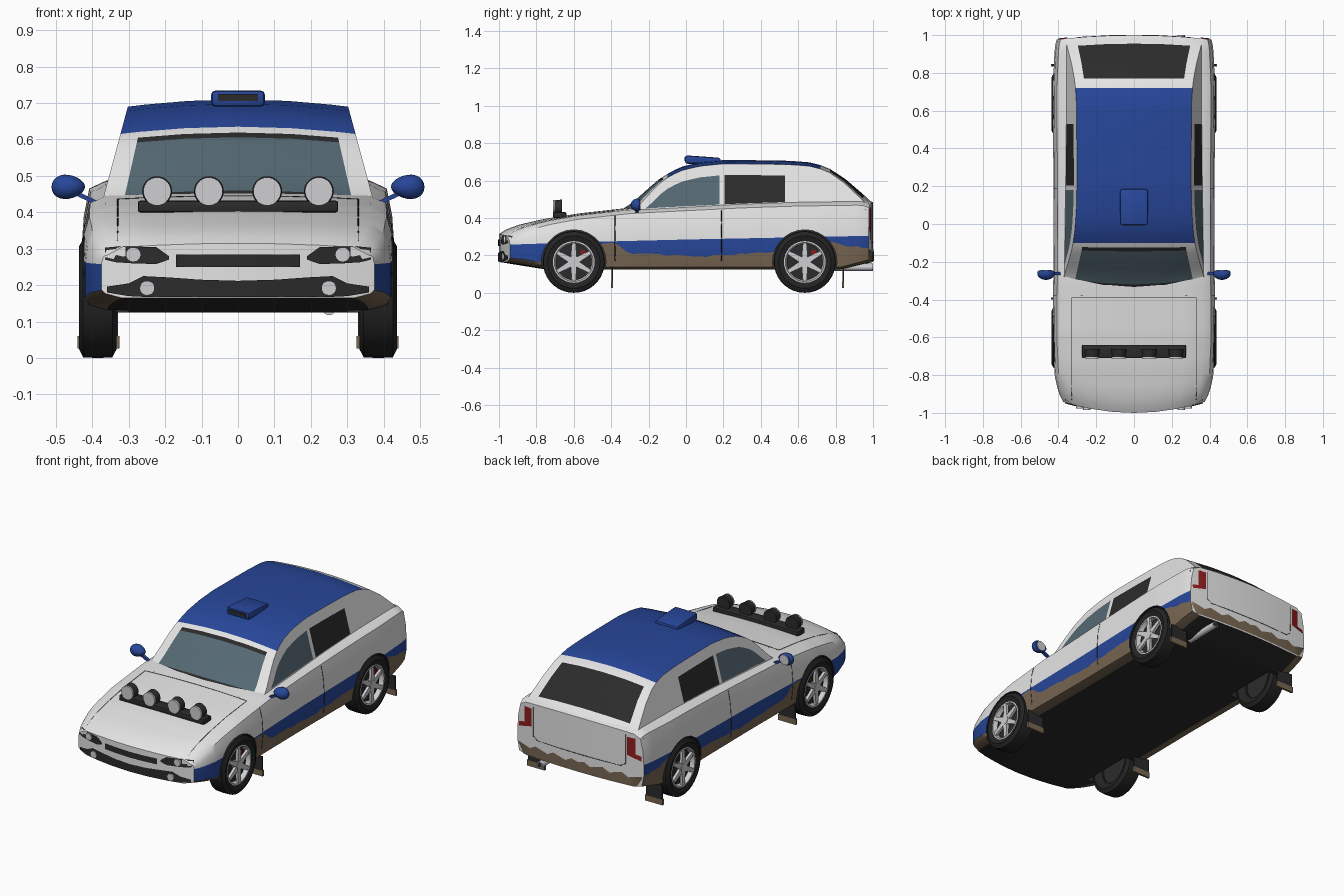
import bpy, bmesh, math, random
from mathutils import Matrix, Vector
from mathutils.bvhtree import BVHTree

random.seed(4)
if "Cube" in bpy.data.objects:
    bpy.data.objects.remove(bpy.data.objects["Cube"])


def material(name, r, g, b):
    m = bpy.data.materials.new(name)
    m.use_nodes = True
    m.diffuse_color = (r, g, b, 1)
    m.node_tree.nodes["Principled BSDF"].inputs["Base Color"].default_value = (r, g, b, 1)
    return m


WHITE, BLUE, MUD, BLACK, GLASS, RED, SILVER, RUBBER = range(8)
MATS = [material("white paint", .78, .78, .78), material("blue paint", .02, .062, .32),
        material("mud", .19, .135, .085), material("black trim", .024, .024, .024),
        material("window glass", .09, .14, .17), material("red lens", .26, .012, .012),
        material("silver", .62, .62, .64), material("rubber", .017, .017, .017)]
made = []


def make(name, bm, mat=None, mirror=False):
    """Turn a bmesh into an object; mat None keeps the face material indices."""
    bmesh.ops.recalc_face_normals(bm, faces=bm.faces)
    me = bpy.data.meshes.new(name)
    bm.to_mesh(me)
    bm.free()
    for m in (MATS if mat is None else [MATS[mat]]):
        me.materials.append(m)
    ob = bpy.data.objects.new(name, me)
    bpy.context.collection.objects.link(ob)
    if mirror:
        ob.modifiers.new("mirror", "MIRROR").use_mirror_merge = False
    made.append(ob)
    return ob


def interp(table, v):
    for (a, p), (b, q) in zip(table, table[1:]):
        if v <= b:
            return p + (q - p) * max(0, (v - a) / (b - a))
    return table[-1][1]


def box(name, lo, hi, mat, mirror=False, bevel=0.0):
    bm = bmesh.new()
    size, mid = Vector(hi) - Vector(lo), (Vector(hi) + Vector(lo)) / 2
    bmesh.ops.create_cube(bm, size=1, matrix=Matrix.Translation(mid) @ Matrix.Diagonal((*size, 1)))
    if bevel:
        bmesh.ops.bevel(bm, geom=bm.edges[:], offset=bevel, segments=2, affect="EDGES", profile=.5)
    return make(name, bm, mat, mirror)


def add_cylinder(bm, centre, r, depth, axis, r2=None):
    turn = Matrix.Rotation(math.pi / 2, 4, "X" if axis == "Y" else "Y")
    bmesh.ops.create_cone(bm, cap_ends=True, segments=28, radius1=r, radius2=r2 or r, depth=depth,
                          matrix=Matrix.Translation(centre) @ turn)


def cylinder(name, centre, r, depth, axis, mat, mirror=False, r2=None):
    bm = bmesh.new()
    add_cylinder(bm, centre, r, depth, axis, r2)
    return make(name, bm, mat, mirror)


def loft(sections, paint, cap):
    """Skin half sections running along y, cap both ends and mirror."""
    bm = bmesh.new()
    rings = [[bm.verts.new(p) for p in s] for s in sections]
    for i, (a, b) in enumerate(zip(rings, rings[1:])):
        for j in range(len(a) - 1):
            bm.faces.new((a[j], a[j + 1], b[j + 1], b[j])).material_index = paint(i, j)
    for ring in (rings[0], rings[-1]):
        cap(bm, ring)
    bmesh.ops.mirror(bm, geom=bm.verts[:] + bm.edges[:] + bm.faces[:], matrix=Matrix(),
                     axis="X", merge_dist=.0002)
    bmesh.ops.recalc_face_normals(bm, faces=bm.faces)
    return bm


# Lower body: outlines along the length
WIDTH = [(-1, .375), (-.95, .4), (-.85, .42), (-.6, .43), (0, .425), (.7, .43), (.95, .42), (1, .41)]
TOP = [(-1, .30), (-.96, .325), (-.89, .35), (-.76, .38), (-.57, .41), (-.3, .44), (0, .455),
       (.3, .47), (.6, .48), (.96, .485), (1, .47)]
BOTTOM = [(-1, .165), (-.75, .125), (.83, .125), (1, .165)]
MUD_LINE = [(-1, .19), (-.75, .16), (-.45, .26), (-.38, .265), (-.3, .21), (.1, .195), (.45, .215),
            (.6, .25), (.78, .275), (.86, .25), (1, .24)]
STRIPE = [(-1, .258), (-.4, .275), (0, .285), (1, .305)]
COLUMNS = [0, .3, .6, .85]


def bow(x, y):
    front, back = max(0, (-.6 - y) / .4), max(0, (y - .8) / .2)
    return (.06 * front - .02 * back) * (x / .38) ** 2


def body_section(y):
    w, top, low = interp(WIDTH, y), interp(TOP, y), interp(BOTTOM, y)
    mud = max(low + .02, interp(MUD_LINE, y) + random.uniform(-.005, .005))
    stripe = interp(STRIPE, y)
    pts = [(f * w, low) for f in COLUMNS]
    pts += [(.97 * w, low + .012), (w, mud), (w, stripe), (.985 * w, stripe + (top - stripe) * .5),
            (.95 * w, top - .016)]
    pts += [(f * w, top + .015 * (1 - f * f)) for f in reversed(COLUMNS)]
    return [(x, y + bow(x, y), z) for x, z in pts]


def body_cap(bm, r):
    for i in range(3):
        bm.faces.new((r[i], r[i + 1], r[11 - i], r[12 - i]))
    bm.faces.new(r[3:10])


body_paint = [BLACK] * 3 + [MUD] * 2 + [BLUE] + [WHITE] * 6
bm = loft([body_section(-1 + i / 28) for i in range(57)], lambda i, j: body_paint[j], body_cap)
surface = BVHTree.FromBMesh(bm)
body = make("body", bm)

# Wheel arches cut from the body
AXLES = {"front": -.6, "rear": .635}
bm = bmesh.new()
for y in AXLES.values():
    for x in (-.42, .42):
        add_cylinder(bm, (x, y, .165), .172, .24, "X")
for f in bm.faces:
    f.material_index = BLACK
cutter = make("arch_cutter", bm)
cutter.hide_render = True
cut = body.modifiers.new("arches", "BOOLEAN")
cut.operation, cut.solver, cut.object = "DIFFERENCE", "EXACT", cutter
bpy.context.view_layer.objects.active = body
bpy.ops.object.modifier_apply(modifier=cut.name)
made.remove(cutter)
bpy.data.objects.remove(cutter)

# Cabin with windows, roof and rear screen
ROOF = [(-.35, .44), (-.283, .485), (-.2, .56), (-.144, .607), (-.08, .648), (-.02, .675), (.07, .697),
        (.2, .71), (.5, .708), (.65, .7), (.75, .675), (.85, .61), (.95, .525), (.985, .49)]
CUTS = [-.35, -.32, -.28, -.24, -.2, -.16, -.145, -.125, -.1, -.06, -.02, .03, .08, .13, .18, .205, .3, .4,
        .53, .6, .66, .72, .77, .81, .85, .9, .955, .985]


def side_x(z):
    return .37 - .27 * (z - .44)


def cabin_section(y):
    roof, belt = interp(ROOF, y), interp(TOP, y) - .012
    edge = max(roof - .02, belt + .004)
    sill = min(belt + .02, edge - .002)
    head = max(sill + .0005, edge - .06)
    pts = [(0, belt - .02)] + [(side_x(z), z) for z in (belt - .02, sill, head, edge)]
    pts += [(side_x(edge) * f, edge + (roof - edge) * (1 - f * f)) for f in (.84, .45, 0)]
    pull = .04 * max(0, (-.1 - y) / .25) - .02 * max(0, (y - .75) / .25)
    return [(x, y + pull * (x / .36) ** 2, z) for x, z in pts]


def cabin_paint(i, j):
    y = (CUTS[i] + CUTS[i + 1]) / 2
    if j == 2:
        return GLASS if -.25 < y < .18 else BLACK if .205 < y < .53 else WHITE
    if j >= 4 and -.1 < y < .72:
        return BLUE
    if j >= 5:
        if y < -.32 or -.145 < y < -.125 or .77 < y < .955:
            return BLACK
        return GLASS if y < -.145 else WHITE
    return WHITE


make("cabin", loft([cabin_section(y) for y in CUTS], cabin_paint, lambda bm, r: bm.faces.new(r)))


# Plates and seams laid on the body surface
def on_body(x, z, end):
    hit = surface.ray_cast(Vector((x, 2 * end, z)), Vector((0, -end, 0)))[0]
    return Vector((x, (hit.y if hit else .95 * end) + .005 * end, z))


def plate(name, columns, end, mat, mirror=True):
    bm = bmesh.new()
    pairs = [[bm.verts.new(on_body(x, z, end)) for z in (lo, hi)] for x, lo, hi in columns]
    for (a, b), (c, d) in zip(pairs, pairs[1:]):
        bm.faces.new((a, b, d, c))
    make(name, bm, mat, mirror)


def seam(name, points, direction):
    curve = bpy.data.curves.new(name, "CURVE")
    curve.dimensions, curve.bevel_depth, curve.bevel_resolution = "3D", .0018, 0
    line = curve.splines.new("POLY")
    d = Vector(direction)
    hits = [surface.ray_cast(Vector(p) - d * 2, d)[0] or Vector(p) for p in points]
    line.points.add(len(hits) - 1)
    for p, h in zip(line.points, hits):
        p.co = (*h, 1)
    curve.materials.append(MATS[BLACK])
    ob = bpy.data.objects.new(name, curve)
    bpy.context.collection.objects.link(ob)
    ob.modifiers.new("mirror", "MIRROR")


plate("grille", [(0, .25, .284), (.08, .25, .284), (.17, .25, .284)], -1, BLACK)
plate("headlight_housing", [(.19, .27, .28), (.225, .258, .305), (.29, .26, .306), (.335, .263, .306),
                            (.365, .27, .303)], -1, BLACK)
plate("front_bumper", [(0, .168, .212), (.1, .168, .215), (.2, .168, .222), (.26, .168, .225),
                       (.3, .17, .205), (.36, .18, .196)], -1, BLACK)
plate("tail_light", [(.31, .345, .45), (.35, .335, .45), (.398, .325, .45)], 1, RED)
plate("rear_mud", [(.04 * i, .17, .225 + .012 * math.sin(2.1 * i)) for i in range(11)], 1, MUD)
for name, x, z in (("headlight", .288, .284), ("fog_light", .25, .192)):
    cylinder(name, on_body(x, z, -1), .02, .012, "Y", SILVER, True)
for name, y in (("front_door_seam", -.38), ("rear_door_seam", .19)):
    seam(name, [(0, y, .17 + .027 * i) for i in range(11)], (-1, 0, 0))
seam("hood_side_seam", [(.33, -.93 + .054 * i, 0) for i in range(11)], (0, 0, -1))
seam("hood_back_seam", [(.033 * i, -.39, 0) for i in range(11)], (0, 0, -1))
seam("tailgate_seam", [(.3, 0, .46), (.3, 0, .29), (.27, 0, .27), (.13, 0, .27), (0, 0, .27)], (0, -1, 0))


# Wheels
def lathe(name, profile, y, mat):
    bm = bmesh.new()
    verts = [bm.verts.new((.385 + x, y, .165 + r)) for x, r in profile]
    edges = [bm.edges.new(e) for e in zip(verts, verts[1:])]
    bmesh.ops.spin(bm, geom=verts + edges, cent=(0, y, .165), axis=(1, 0, 0), angle=math.tau,
                   steps=36, use_merge=True)
    bmesh.ops.remove_doubles(bm, verts=bm.verts, dist=.0002)
    make(name, bm, mat, True)


for end, y in AXLES.items():
    lathe(end + "_tyre", [(-.04, .108), (-.052, .14), (-.04, .163), (0, .165), (.04, .163), (.052, .14),
                          (.042, .108), (.02, .1), (-.03, .1), (-.04, .108)], y, RUBBER)
    lathe(end + "_rim", [(.02, .104), (.043, .112), (.044, .104), (.02, .096), (.02, .104)], y, SILVER)
    cylinder(end + "_wheel_disc", (.385, y, .165), .102, .03, "X", BLACK, True)
    cylinder(end + "_hub", (.415, y, .165), .026, .036, "X", SILVER, True)
    bm = bmesh.new()
    for k in range(6):
        spin = Matrix.Translation((.422, y, .165)) @ Matrix.Rotation(k * math.tau / 6, 4, "X")
        new = bmesh.ops.create_cube(bm, size=1)["verts"]
        for v in new:
            wide = .034 if v.co.z < 0 else .02
            v.co = spin @ Vector((v.co.x * .016, v.co.y * wide, .058 + v.co.z * .088))
    make(end + "_spokes", bm, SILVER, True)
    box(end + "_brake", (.395, y + .035, .2), (.408, y + .06, .23), RED, True)
    # Mud flap behind the wheel
    back = y + .205
    box(end + "_mud_flap", (.33, back - .004, .06), (.435, back + .004, .14), BLACK, True)
    box(end + "_mud_flap_edge", (.326, back - .006, .026), (.44, back + .006, .06), MUD, True)

# Light bar on the hood
box("light_bar", (-.275, -.71, .4), (.275, -.64, .432), BLACK, bevel=.006)
for name, x in (("inner", .08), ("outer", .222)):
    cylinder(name + "_lamp_body", (x, -.685, .458), .041, .044, "Y", BLACK, True, .036)
    cylinder(name + "_lamp_lens", (x, -.708, .458), .038, .008, "Y", SILVER, True)

# Roof scoop
scoop = box("roof_scoop", (-.074, -.005, .69), (.074, .185, .735), BLUE, bevel=.012)
for v in scoop.data.vertices:
    if v.co.z > .71:
        v.co.z -= .07 * max(0, v.co.y)
box("scoop_opening", (-.055, -.009, .706), (.055, .002, .725), BLACK)

# Door mirrors
bm = bmesh.new()
bmesh.ops.create_uvsphere(bm, u_segments=20, v_segments=12, radius=1)
for v in bm.verts:
    x, y, z = v.co
    v.co = (.466 + .046 * x, -.262 + .034 * min(y, .45), .47 + z * (.033 + .006 * x))
make("mirror_shell", bm, BLUE, True)
cylinder("mirror_glass", (.466, -.246, .47), .029, .004, "Y", SILVER, True)
bm = bmesh.new()
bmesh.ops.create_cube(bm, size=1, matrix=Matrix.Translation((.418, -.262, .44)) @
                      Matrix.Rotation(-.45, 4, "Y") @ Matrix.Diagonal((.06, .018, .012, 1)))
make("mirror_arm", bm, BLUE, True)

# Exhaust pipe
cylinder("exhaust_pipe", (.25, .89, .137), .019, .22, "Y", SILVER)
cylinder("exhaust_hole", (.25, .999, .137), .014, .004, "Y", BLACK)

# Smooth shading with sharp edges kept
bpy.ops.object.select_all(action="DESELECT")
for ob in made:
    ob.select_set(True)
bpy.context.view_layer.objects.active = body
bpy.ops.object.shade_smooth_by_angle(angle=math.radians(35))
